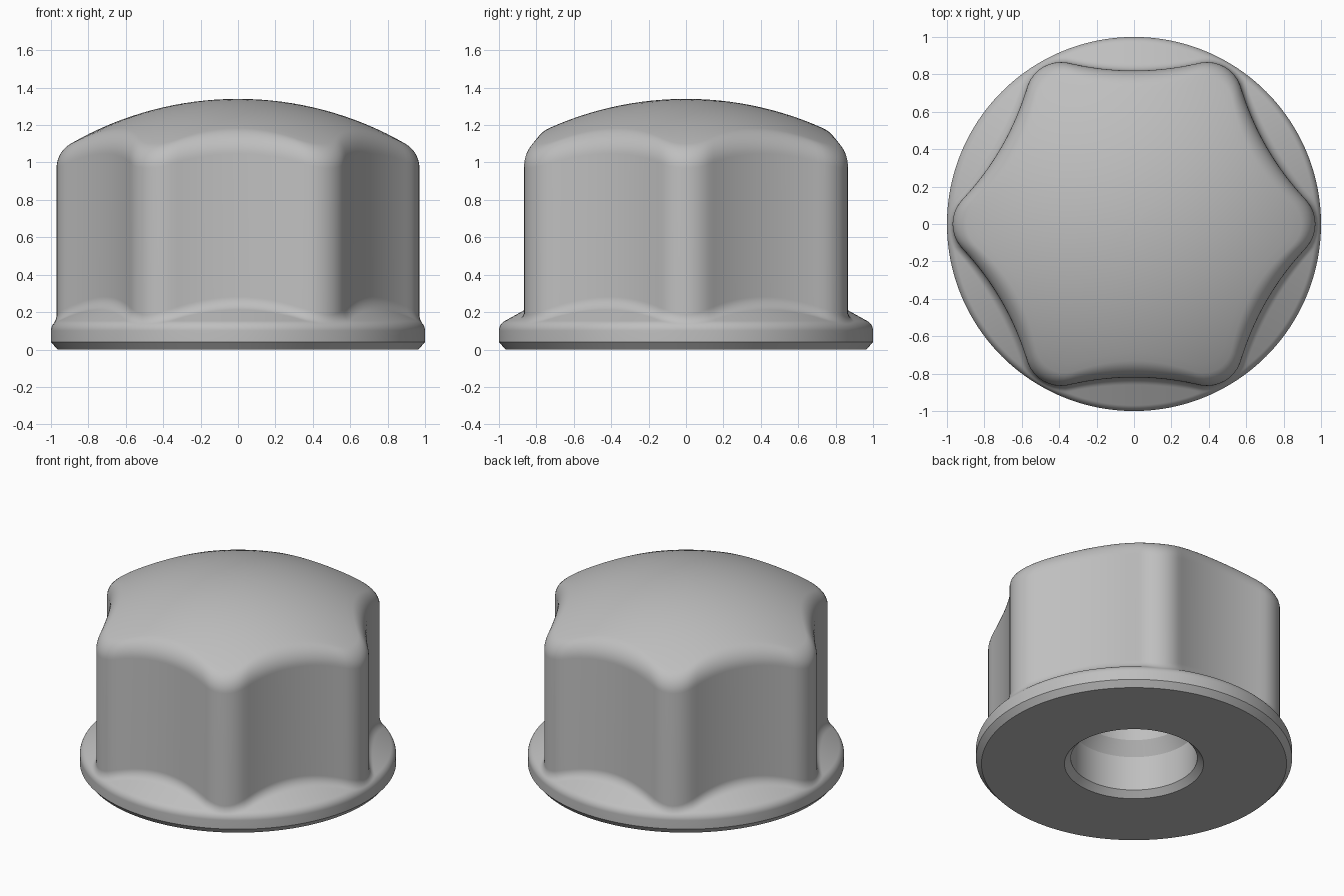
import bpy, bmesh
from math import sin, cos, acos, sqrt, radians, pi

old = bpy.data.objects.get("Cube")
if old:
    bpy.data.objects.remove(old, do_unlink=True)

SEGMENTS = 192

# Six-lobed body outline: hollow sides blended into rounded corners
HOLLOW, SIDE = 1.5, 0.82
TIP, TIP_CENTRE = 0.19, 0.78

def body_radius(angle):
    corner = (angle + pi / 6) % (pi / 3) - pi / 6
    corner = abs(corner)
    if corner < radians(8.1):
        return TIP_CENTRE * cos(corner) + sqrt(TIP**2 - (TIP_CENTRE * sin(corner))**2)
    phi = pi / 6 - corner
    d = SIDE + HOLLOW
    return d * cos(phi) - sqrt(HOLLOW**2 - (d * sin(phi))**2)

# Flange rim, root fillet, dome and top fillet sizes
RIM, RIM_R, RIM_Z = 0.06, 0.94, 0.10
ROOT = 0.08
DOME, APEX, EDGE = 1.79, 1.34, 0.15
STEPS = 10

# Bore, from its blind end down to the chamfered mouth
BORE = [(0.34, 1.0), (0.34, 0.37), (0.40, 0.28), (0.40, 0.04), (0.44, 0), (0.965, 0), (1, 0.04)]

def column(angle):
    """Radius and height points up one side, from bore to apex."""
    r = body_radius(angle)
    pts = list(BORE)
    # rounded rim
    c = max(cos(radians(61)), (r + ROOT - RIM_R) / (RIM + ROOT))
    turn = acos(c)
    for i in range(STEPS + 1):
        a = turn * i / STEPS
        pts.append((RIM_R + RIM * cos(a), RIM_Z + RIM * sin(a)))
    # sloped flange into the root fillet
    cx = r + ROOT
    cz = (RIM_R * c + RIM_Z * sin(turn) + RIM + ROOT - cx * c) / sin(turn)
    for i in range(STEPS + 1):
        a = turn * (1 - i / STEPS)
        pts.append((cx - ROOT * cos(a), cz - ROOT * sin(a)))
    # wall into the top fillet
    ex = r - EDGE
    rise = sqrt((DOME - EDGE)**2 - ex**2)
    base = APEX - DOME
    end = acos(ex / (DOME - EDGE))
    for i in range(STEPS + 1):
        a = end * i / STEPS
        pts.append((ex + EDGE * cos(a), base + rise + EDGE * sin(a)))
    # dome
    for i in range(1, 16):
        a = end + (pi / 2 - end) * i / 16
        pts.append((DOME * cos(a), base + DOME * sin(a)))
    return pts

# Skin the columns into one closed shell
bm = bmesh.new()
columns = []
for s in range(SEGMENTS):
    t = 2 * pi * s / SEGMENTS
    columns.append([bm.verts.new((r * cos(t), r * sin(t), z)) for r, z in column(t)])
bore_end = bm.verts.new((0, 0, 1.08))
apex = bm.verts.new((0, 0, APEX))
for s in range(SEGMENTS):
    a, b = columns[s], columns[(s + 1) % SEGMENTS]
    for i in range(len(a) - 1):
        bm.faces.new((a[i], b[i], b[i + 1], a[i + 1]))
    bm.faces.new((a[-1], b[-1], apex))
    bm.faces.new((b[0], a[0], bore_end))
bmesh.ops.remove_doubles(bm, verts=bm.verts, dist=0.00001)
bmesh.ops.recalc_face_normals(bm, faces=bm.faces)

mesh = bpy.data.meshes.new("flanged_cap_nut")
bm.to_mesh(mesh)
bm.free()
nut = bpy.data.objects.new("flanged_cap_nut", mesh)
bpy.context.collection.objects.link(nut)

# Grey metal
grey = bpy.data.materials.new("grey_metal")
grey.use_nodes = True
colour = (0.52, 0.52, 0.52, 1)
grey.diffuse_color = colour
grey.node_tree.nodes["Principled BSDF"].inputs["Base Color"].default_value = colour
mesh.materials.append(grey)

# Smooth shading with crisp chamfer edges
bpy.context.view_layer.objects.active = nut
nut.select_set(True)
bpy.ops.object.shade_smooth_by_angle(angle=radians(30))
